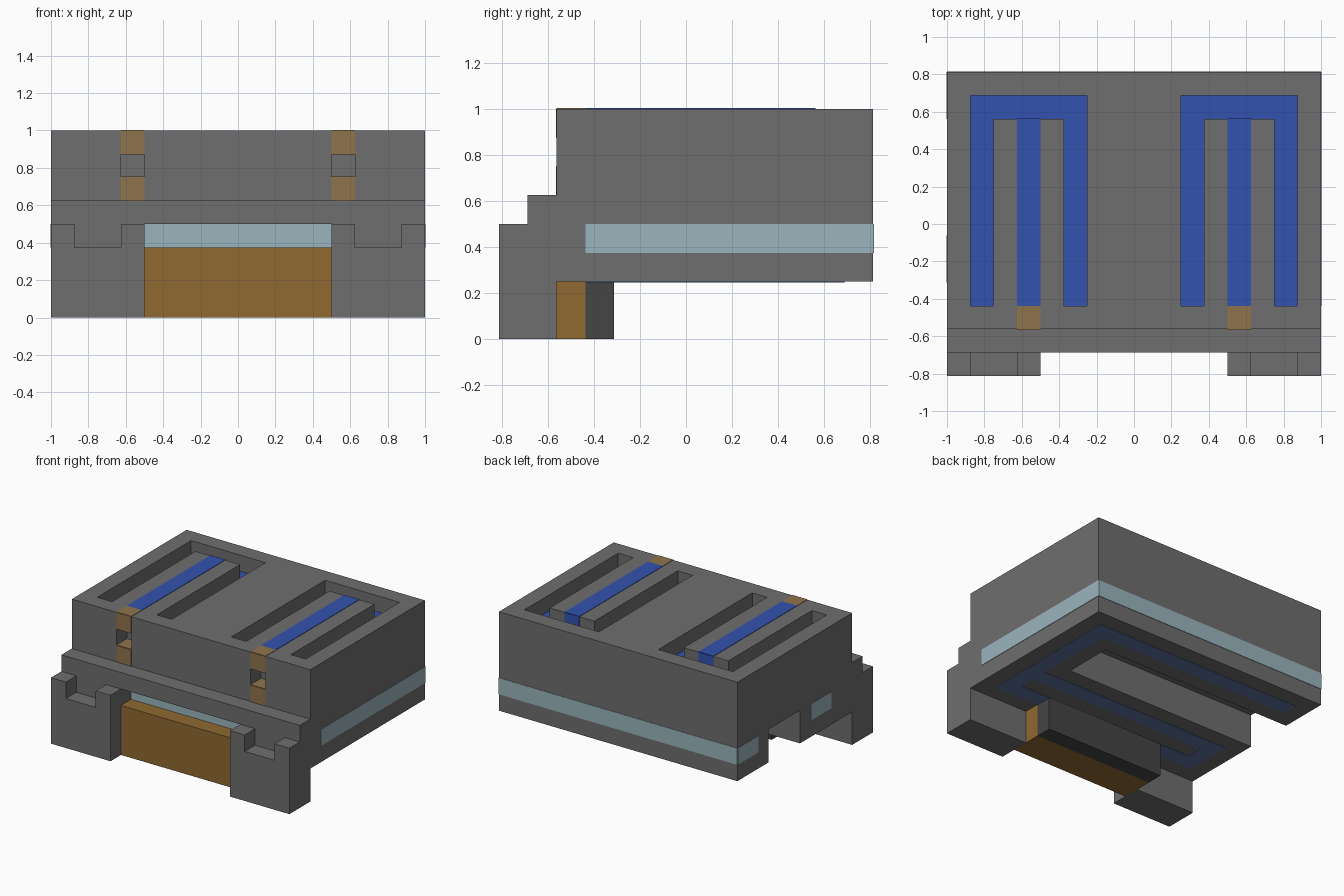
import bpy, bmesh

default = bpy.data.objects.get("Cube")
if default:
    bpy.data.objects.remove(default, do_unlink=True)

CELL = 0.125     # everything sits on a grid of this size
DEPTH = 13       # grid cells from front to back
T = 0.025        # plate thickness in cells


def material(name, r, g, b):
    m = bpy.data.materials.new(name)
    m.use_nodes = True
    m.diffuse_color = (r, g, b, 1)
    m.node_tree.nodes["Principled BSDF"].inputs["Base Color"].default_value = (r, g, b, 1)
    return m


grey = material("casing grey", .156, .156, .156)
dark = material("dark grey", .058, .058, .058)
brown = material("brown", .279, .144, .032)
tan = material("tan", .275, .174, .072)
blue = material("bright blue", .032, .084, .429)
steel = material("steel blue", .11, .175, .36)
pale = material("pale blue", .328, .462, .503)


def prism(name, outline, z, mat):
    """Extrude an outline (grid cells) between two heights."""
    bm = bmesh.new()
    base = [bm.verts.new((x * CELL, (y - DEPTH / 2) * CELL, z[0] * CELL)) for x, y in outline]
    face = bm.faces.new(base)
    top = bmesh.ops.extrude_face_region(bm, geom=[face])["geom"]
    verts = [v for v in top if isinstance(v, bmesh.types.BMVert)]
    bmesh.ops.translate(bm, vec=(0, 0, (z[1] - z[0]) * CELL), verts=verts)
    bmesh.ops.recalc_face_normals(bm, faces=bm.faces)
    mesh = bpy.data.meshes.new(name)
    bm.to_mesh(mesh)
    bm.free()
    mesh.materials.append(mat)
    obj = bpy.data.objects.new(name, mesh)
    bpy.context.collection.objects.link(obj)
    return obj


def box(name, x, y, z, mat):
    return prism(name, [(x[0], y[0]), (x[1], y[0]), (x[1], y[1]), (x[0], y[1])], z, mat)


def cut(target, cutter):
    cutter.hide_render = True
    mod = target.modifiers.new("cut", "BOOLEAN")
    mod.operation = "DIFFERENCE"
    mod.solver = "EXACT"
    mod.object = cutter
    bpy.context.view_layer.objects.active = target
    bpy.ops.object.modifier_apply(modifier=mod.name)
    bpy.data.objects.remove(cutter, do_unlink=True)


# Main casing with a slot underneath, open on one side
casing = box("casing", (-8, 8), (2, DEPTH), (2, 8), grey)
cut(casing, box("slot_cutter", (-9, 5), (7, 10), (1, 4), grey))
box("front_ledge", (-8, 8), (1, 2), (4, 5), grey)

# Front block and its backing under the casing
box("front_block", (-4, 4), (1, 3), (0, 3), brown)
box("block_backing", (-4, 4), (3, 4), (0, 2), dark)
box("front_light", (-4, 4), (2 - T, 2), (3, 4), pale)

for side, s in (("left", 1), ("right", -1)):
    # Three-sided groove in the top with a blue floor
    groove = [(s * x, y) for x, y in
              ((2, 3), (3, 3), (3, 11), (6, 11), (6, 3), (7, 3), (7, 12), (2, 12))]
    cut(casing, prism(side + "_groove_cutter", groove, (7, 9), grey))
    prism(side + "_groove_floor", groove, (7, 7 + T), blue)

    # Blue stripe on the top, folded over the end of the tongue
    strip = (s * 4, s * 5)
    box(side + "_stripe", strip, (3, 11), (8, 8 + T), blue)
    box(side + "_stripe_end", strip, (11, 11 + T), (7, 8), blue)

    # Tan column with a square hole
    cut(casing, box(side + "_hole_cutter", strip, (1, 3), (6, 7), grey))
    box(side + "_column_cap", strip, (2, 3), (8, 8 + T), tan)
    box(side + "_column_upper", strip, (2 - T, 2), (7, 8), tan)
    box(side + "_column_lower", strip, (2 - T, 2), (5, 6), tan)
    box(side + "_hole_floor", strip, (2, 3), (6, 6 + T), tan)
    box(side + "_hole_ceiling", strip, (2, 3), (7 - T, 7), tan)

    # Front foot with a notch in its top
    foot = box(side + "_foot", (s * 4, s * 8), (0, 2), (0, 4), grey)
    cut(foot, box(side + "_notch_cutter", (s * 5, s * 7), (-1, 1), (3, 5), grey))

# Pale light band around the sides and back
box("left_band", (8, 8 + T), (3, DEPTH), (3, 4), pale)
box("right_band_rear", (-8 - T, -8), (11, DEPTH), (3, 4), pale)
box("right_band_front", (-8 - T, -8), (4, 6), (3, 4), pale)
box("back_band", (-8, 8), (DEPTH, DEPTH + T), (3, 4), pale)

# Blue track on the underside
track = {
    "back": ((-7, 7), (11, 12)),
    "side": ((6, 7), (3, 11)),
    "front": ((-7, 6), (3, 4)),
    "return": ((-7, 6), (5, 6)),
    "link": ((-7, -6), (4, 5)),
}
for name, (x, y) in track.items():
    box("track_" + name, x, y, (2 - T, 2), steel)
